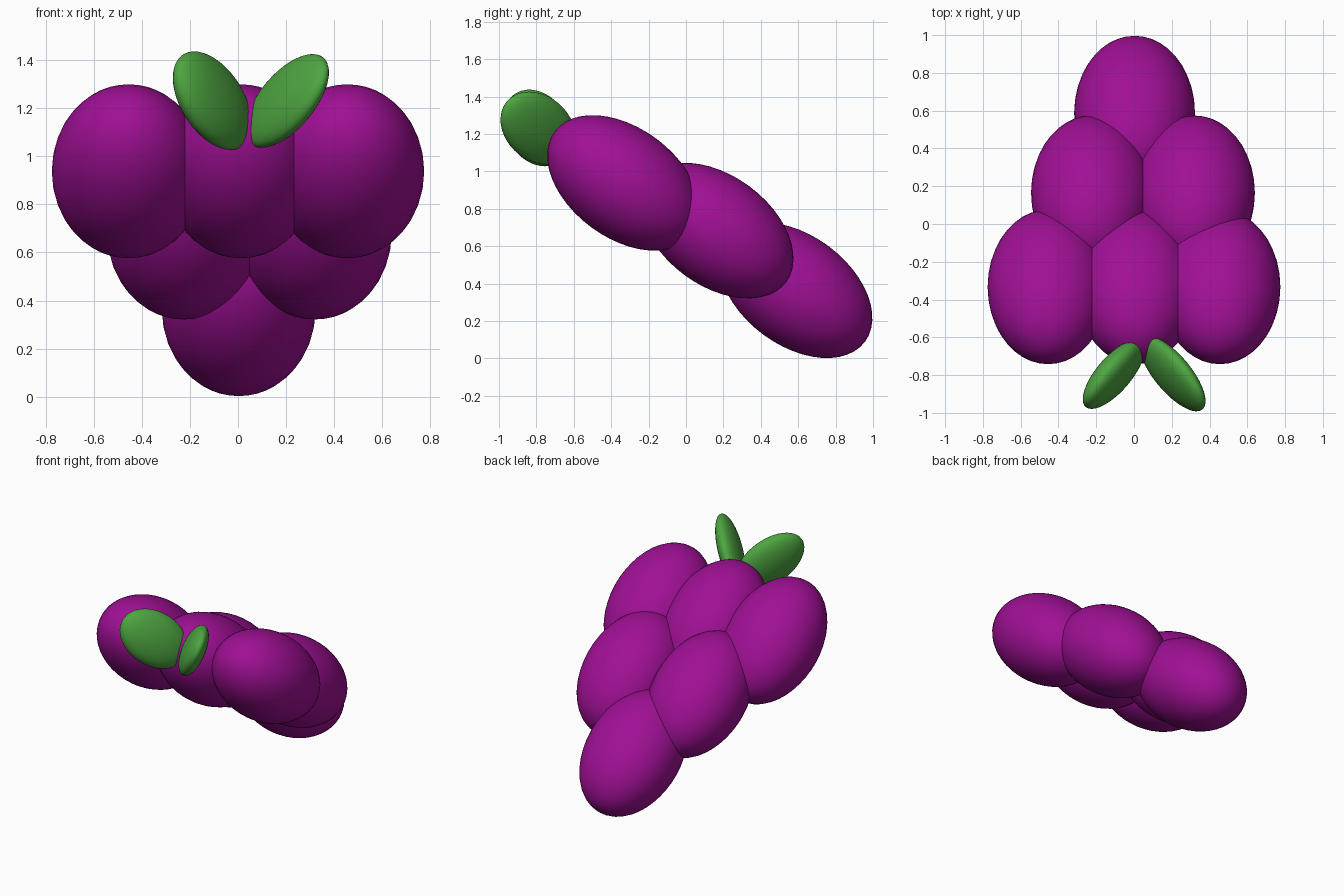
import bpy, bmesh, math
from mathutils import Matrix, Vector

if "Cube" in bpy.data.objects:
    bpy.data.objects.remove(bpy.data.objects["Cube"])


def material(name, rgb):
    m = bpy.data.materials.new(name)
    m.diffuse_color = (*rgb, 1.0)
    m.use_nodes = True
    m.node_tree.nodes["Principled BSDF"].inputs["Base Color"].default_value = m.diffuse_color
    return m


purple = material("grape purple", (0.35, 0.005, 0.30))
green = material("leaf green", (0.076, 0.38, 0.052))


def ellipsoid(name, centre, shape, mat):
    """Smooth unit ball reshaped by a 3x3 matrix and placed at centre."""
    bm = bmesh.new()
    bmesh.ops.create_uvsphere(bm, u_segments=40, v_segments=24, radius=1.0)
    bmesh.ops.transform(bm, matrix=shape.to_4x4(), verts=bm.verts)
    for f in bm.faces:
        f.smooth = True
    me = bpy.data.meshes.new(name)
    bm.to_mesh(me)
    bm.free()
    me.materials.append(mat)
    ob = bpy.data.objects.new(name, me)
    ob.location = Vector(centre)
    bpy.context.collection.objects.link(ob)
    return ob


def leaning(xx, yy, zz, xy, xz, yz):
    """Triangular shape matrix for an ellipsoid given its spread along and between axes."""
    a = math.sqrt(xx)
    b, d = xy / a, xz / a
    c = math.sqrt(yy - b * b)
    e = (yz - b * d) / c
    f = math.sqrt(zz - d * d - e * e)
    return Matrix(((a, 0, 0), (b, c, 0), (d, e, f)))


# Grapes: three rows (3, 2, 1), each grape long and tipped down towards the back
grape_shape = Matrix.Rotation(math.radians(-36.6), 3, 'X') @ Matrix.Diagonal((0.32, 0.461, 0.294))
rows = [
    (-0.333, 0.938, (-0.455, 0.012, 0.455)),
    (0.165, 0.683, (-0.225, 0.32)),
    (0.587, 0.364, (0.003,)),
]
for r, (y, z, xs) in enumerate(rows):
    for i, x in enumerate(xs):
        ellipsoid(f"grape_row{r + 1}_{i + 1}", (x, y, z), grape_shape, purple)

# Leaves: two flattened ovals spreading from the top of the bunch
ellipsoid("leaf_left", (-0.107, -0.796, 1.232),
          leaning(0.027, 0.0335, 0.042, 0.0215, -0.0155, -0.0086), green)
ellipsoid("leaf_right", (0.204, -0.792, 1.231),
          leaning(0.0306, 0.040, 0.038, -0.0255, 0.0208, -0.009), green)
